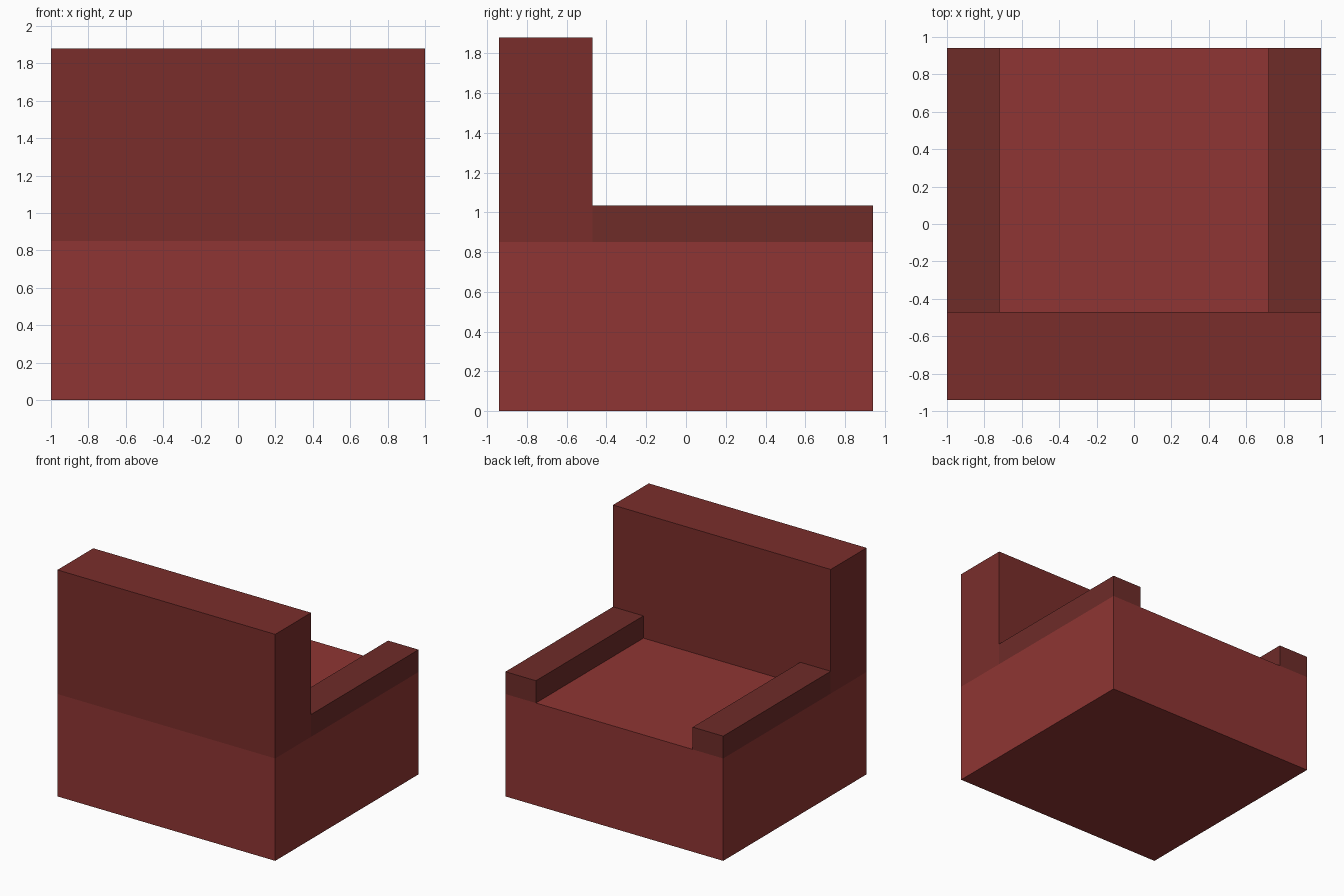
import bpy

if "Cube" in bpy.data.objects:
    bpy.data.objects.remove(bpy.data.objects["Cube"])


def material(name, rgb):
    mat = bpy.data.materials.new(name)
    mat.diffuse_color = (*rgb, 1)
    mat.use_nodes = True
    mat.node_tree.nodes["Principled BSDF"].inputs["Base Color"].default_value = mat.diffuse_color
    return mat


def box(name, x, y, z, mat):
    """Add a box spanning the given (min, max) ranges."""
    centre = [(a + b) / 2 for a, b in (x, y, z)]
    bpy.ops.mesh.primitive_cube_add(size=1, location=centre)
    obj = bpy.context.object
    obj.name = name
    obj.scale = [b - a for a, b in (x, y, z)]
    bpy.ops.object.transform_apply(location=False, rotation=False, scale=True)
    obj.data.materials.append(mat)
    return obj


seat_red = material("seat_red", (0.275, 0.036, 0.033))
back_red = material("back_red", (0.195, 0.027, 0.024))
arm_red = material("arm_red", (0.156, 0.025, 0.022))

HALF_DEPTH, SEAT_TOP, BACK_FRONT = 0.94, 0.85, -0.47

# Solid seat block
box("seat", (-1, 1), (-HALF_DEPTH, HALF_DEPTH), (0, SEAT_TOP), seat_red)

# Full-width backrest
box("backrest", (-1, 1), (-HALF_DEPTH, BACK_FRONT), (SEAT_TOP, 1.88), back_red)

# Low armrests along both sides
for name, x in (("left_armrest", (-1, -0.72)), ("right_armrest", (0.72, 1))):
    box(name, x, (BACK_FRONT, HALF_DEPTH), (SEAT_TOP, 1.035), arm_red)
